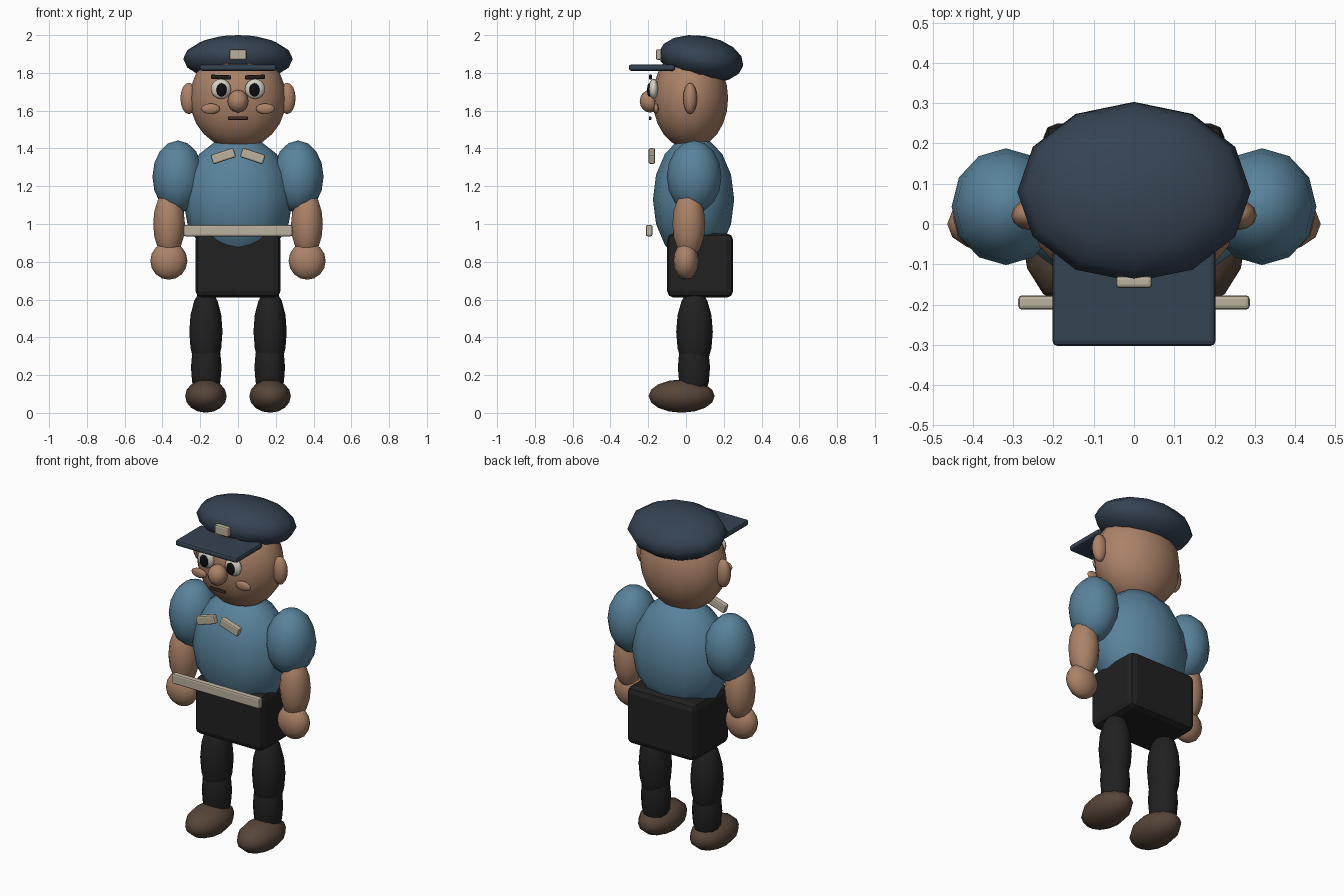
import bpy, bmesh, math
from mathutils import Matrix, Vector

if "Cube" in bpy.data.objects:
    bpy.data.objects.remove(bpy.data.objects["Cube"])


def material(name, r, g, b):
    m = bpy.data.materials.new(name)
    m.diffuse_color = (r, g, b, 1)
    m.use_nodes = True
    m.node_tree.nodes["Principled BSDF"].inputs["Base Color"].default_value = m.diffuse_color
    return m


SKIN = material("skin", 0.41, 0.225, 0.14)
SHIRT = material("shirt_blue", 0.10, 0.225, 0.33)
NAVY = material("cap_navy", 0.036, 0.056, 0.085)
BLACK = material("trouser_black", 0.015, 0.015, 0.015)
SHOE = material("shoe_brown", 0.095, 0.06, 0.042)
BEIGE = material("trim_beige", 0.50, 0.44, 0.34)
WHITE = material("eye_white", 0.66, 0.64, 0.56)
PUPIL = material("pupil_black", 0.004, 0.004, 0.005)
BROW = material("brow_dark", 0.018, 0.012, 0.01)
MOUTH = material("mouth_brown", 0.05, 0.028, 0.02)


def finish(name, bm, loc, mat, rot):
    me = bpy.data.meshes.new(name)
    bm.to_mesh(me)
    bm.free()
    me.materials.append(mat)
    ob = bpy.data.objects.new(name, me)
    ob.location = loc
    ob.rotation_euler = [math.radians(a) for a in rot]
    bpy.context.collection.objects.link(ob)
    return ob


def ball(name, loc, radii, mat, rot=(0, 0, 0), seg=12, rings=8):
    """Smooth ellipsoid."""
    bm = bmesh.new()
    bmesh.ops.create_uvsphere(bm, u_segments=seg, v_segments=rings, radius=1,
                              matrix=Matrix.Diagonal((*radii, 1)))
    for f in bm.faces:
        f.smooth = True
    return finish(name, bm, loc, mat, rot)


def block(name, loc, size, mat, bevel, rot=(0, 0, 0)):
    """Box with rounded edges."""
    bm = bmesh.new()
    bmesh.ops.create_cube(bm, size=1, matrix=Matrix.Diagonal((*size, 1)))
    bmesh.ops.bevel(bm, geom=bm.edges[:], offset=bevel, segments=2,
                    profile=0.5, affect='EDGES')
    return finish(name, bm, loc, mat, rot)


# Body
ball("torso", (0, 0.04, 1.13), (0.29, 0.215, 0.34), SHIRT)
block("hips", (0, 0.075, 0.78), (0.45, 0.35, 0.34), BLACK, 0.035)
block("belt", (0, -0.195, 0.965), (0.575, 0.035, 0.06), BEIGE, 0.009)

# Head and face
ball("head", (0, 0.023, 1.665), (0.255, 0.2, 0.268), SKIN, seg=16, rings=12)
ball("nose", (0, -0.19, 1.65), (0.055, 0.055, 0.06), SKIN)
block("mouth", (0, -0.19, 1.56), (0.105, 0.014, 0.018), MOUTH, 0.004)

# Cap
ball("cap", (0, 0.08, 1.874), (0.29, 0.226, 0.123), NAVY, rot=(-9, 0, 0))
block("cap_visor", (0, -0.18, 1.828), (0.405, 0.245, 0.034), NAVY, 0.012)
block("cap_badge", (0, -0.144, 1.897), (0.09, 0.03, 0.056), BEIGE, 0.009)

# Paired parts
for side, s in (("left", 1), ("right", -1)):
    # Face
    ball(side + "_ear", (s * 0.26, 0.022, 1.665), (0.045, 0.037, 0.083), SKIN)
    ball(side + "_eye", (s * 0.09, -0.172, 1.715), (0.053, 0.026, 0.053), WHITE)
    ball(side + "_pupil", (s * 0.087, -0.195, 1.71), (0.027, 0.011, 0.036), PUPIL)
    ball(side + "_cheek", (s * 0.145, -0.158, 1.61), (0.05, 0.014, 0.028), SKIN)
    block(side + "_brow", (s * 0.09, -0.188, 1.778), (0.107, 0.016, 0.022),
          BROW, 0.005, rot=(0, -s * 2, 0))
    # Collar flap
    block(side + "_collar", (s * 0.078, -0.181, 1.36), (0.127, 0.034, 0.052),
          BEIGE, 0.009, rot=(0, s * 18, 0))
    # Arm
    ball(side + "_sleeve", (s * 0.318, 0.043, 1.25), (0.135, 0.145, 0.192), SHIRT)
    ball(side + "_forearm", (s * 0.365, 0.015, 1.0), (0.084, 0.087, 0.18), SKIN)
    ball(side + "_hand", (s * 0.366, 0, 0.805), (0.098, 0.066, 0.1), SKIN)
    # Leg
    ball(side + "_thigh", (s * 0.17, 0.045, 0.43), (0.088, 0.097, 0.23), BLACK)
    ball(side + "_shin", (s * 0.168, 0.042, 0.24), (0.081, 0.085, 0.2), BLACK)
    ball(side + "_shoe", (s * 0.17, -0.023, 0.089), (0.11, 0.175, 0.088), SHOE)
